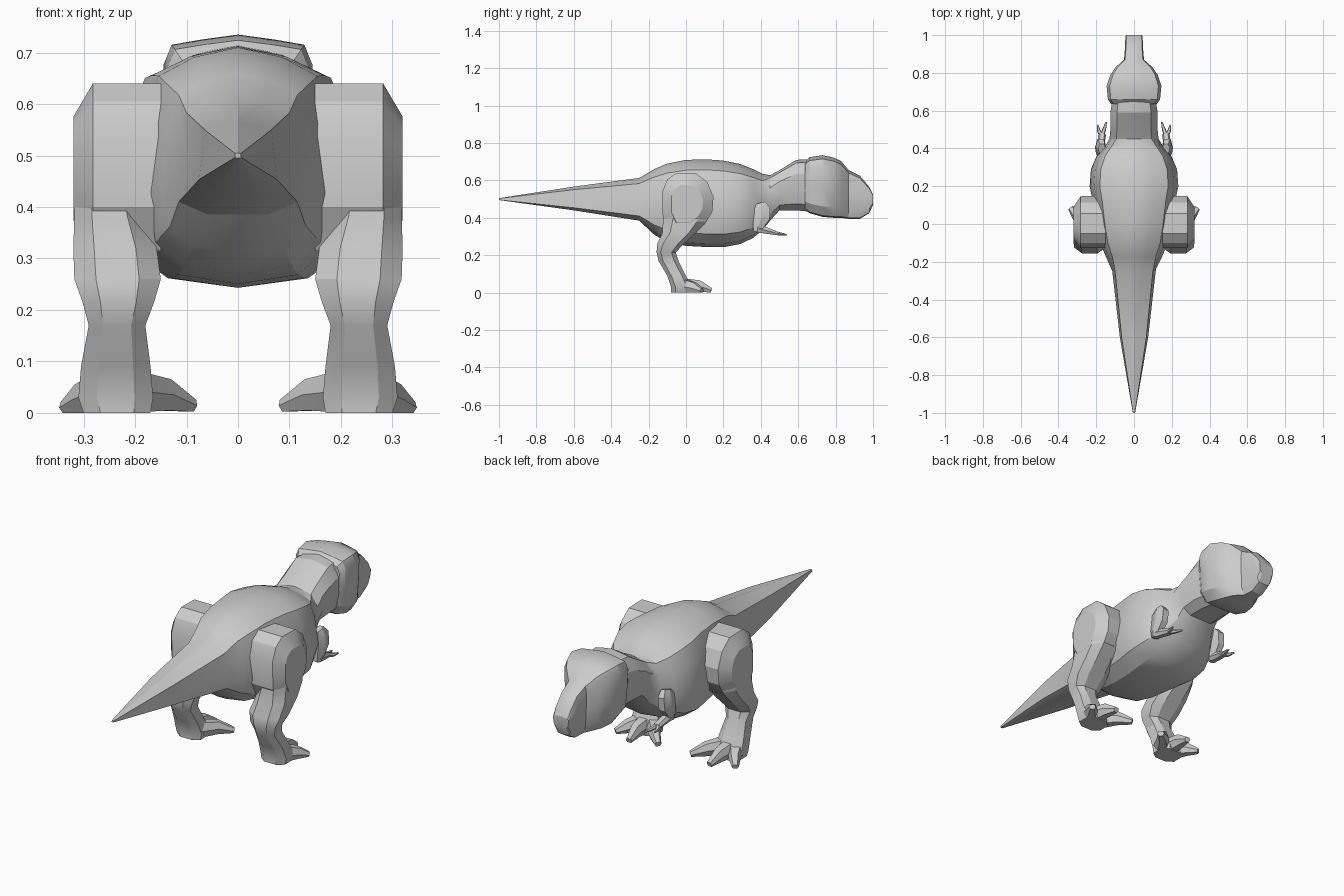
import bpy, bmesh
from mathutils import Vector

default_cube = bpy.data.objects.get("Cube")
if default_cube:
    bpy.data.objects.remove(default_cube, do_unlink=True)


def finish(name, rings, mirrored=False):
    """Bridge consecutive rings of points, cap both ends and add the object."""
    bm = bmesh.new()
    loops = [[bm.verts.new(point) for point in ring] for ring in rings]
    for lower, upper in zip(loops, loops[1:]):
        count = len(lower)
        for i in range(count):
            j = (i + 1) % count
            bm.faces.new((lower[i], lower[j], upper[j], upper[i]))
    bm.faces.new(loops[0])
    bm.faces.new(loops[-1])
    bmesh.ops.recalc_face_normals(bm, faces=bm.faces)
    mesh = bpy.data.meshes.new(name)
    bm.to_mesh(mesh)
    bm.free()
    obj = bpy.data.objects.new(name, mesh)
    bpy.context.collection.objects.link(obj)
    if mirrored:
        obj.modifiers.new("Mirror", "MIRROR").use_mirror_merge = False
    bpy.ops.object.select_all(action="DESELECT")
    obj.select_set(True)
    bpy.context.view_layer.objects.active = obj
    bpy.ops.object.shade_smooth_by_angle(angle=0.45)


def symmetric(half):
    """Complete a half profile running from top centre to bottom centre."""
    return half + [(-x, z) for x, z in reversed(half[1:-1])]


def along_y(name, sections):
    """Loft upright sections from tail to nose."""
    rings = []
    for y, bottom, top, width, profile in sections:
        rings.append([(x * width, y, bottom + z * (top - bottom))
                      for x, z in profile])
    finish(name, rings)


def along_z(name, sections, profile):
    """Loft level sections from the ground up."""
    rings = []
    for z, back, front, inner, outer in sections:
        rings.append([(inner + u * (outer - inner), back + v * (front - back), z)
                      for u, v in profile])
    finish(name, rings, mirrored=True)


def along_x(name, outline, centre, layers):
    """Stack a side outline outwards, scaled about its centre."""
    cy, cz = centre
    rings = []
    for x, scale in layers:
        rings.append([(x, cy + (y - cy) * scale, cz + (z - cz) * scale)
                      for y, z in outline])
    finish(name, rings, mirrored=True)


def tapered_limb(name, path, sides):
    """Tapering prism along a path of (point, half width, half thickness)."""
    points = [Vector(point) for point, _, _ in path]
    rings = []
    for i, (_, width, thickness) in enumerate(path):
        before = points[max(i - 1, 0)]
        after = points[min(i + 1, len(points) - 1)]
        tangent = (after - before).normalized()
        # Mostly vertical limbs take their width from the x axis
        reference = Vector((0, 0, 1)) if abs(tangent.z) < 0.7 else Vector((0, 1, 0))
        across = tangent.cross(reference).normalized()
        normal = across.cross(tangent)
        ring = []
        for u, v in sides:
            point = points[i] + across * u * width + normal * v * thickness
            point.z = max(point.z, 0)
            ring.append(point)
        rings.append(ring)
    finish(name, rings, mirrored=True)


# Cross-sections: rounded torso, angular tail, boxed neck and skull
torso = symmetric([(0, 1), (.42, .96), (.77, .88), (.9, .7),
                   (1, .36), (.88, .15), (.58, .04), (0, 0)])
tail = symmetric([(0, 1), (.42, .94), (.87, .87), (.91, .6),
                  (.96, .35), (1, .11), (.5, 0), (0, 0)])
neck = symmetric([(0, 1), (.4, .97), (.72, .94), (1, .72),
                  (1, .4), (.85, .13), (.5, 0), (0, 0)])
skull = symmetric([(0, 1), (.5, .97), (.89, .94), (1, .82),
                   (.97, .5), (.9, .17), (.65, .02), (0, 0)])
chamfered = [(.25, 0), (.75, 0), (1, .22), (1, .78),
             (.75, 1), (.25, 1), (0, .78), (0, .22)]
hexagon = [(1, 0), (.6, .85), (-.6, .85), (-1, 0), (-.6, -.85), (.6, -.85)]

# Continuous tail, torso and neck
along_y("body", [
    (-1, .495, .505, .006, tail),
    (-.6, .44, .567, .075, tail),
    (-.25, .385, .613, .115, tail),
    (-.17, .31, .66, .15, torso),
    (-.1, .27, .69, .18, torso),
    (0, .25, .71, .2, torso),
    (.12, .243, .712, .218, torso),
    (.2, .243, .706, .235, torso),
    (.29, .26, .688, .228, torso),
    (.36, .293, .66, .198, torso),
    (.41, .335, .635, .155, torso),
    (.45, .385, .628, .13, neck),
    (.5, .44, .655, .125, neck),
    (.59, .44, .71, .125, neck),
    (.69, .43, .715, .11, neck),
])

# Broad skull pinching into a narrow muzzle
along_y("head", [
    (.635, .445, .7, .122, skull),
    (.66, .425, .724, .138, skull),
    (.73, .405, .735, .145, skull),
    (.79, .4, .722, .125, skull),
    (.83, .4, .703, .098, skull),
    (.87, .395, .655, .053, skull),
    (.93, .395, .625, .048, skull),
    (.98, .425, .565, .046, skull),
    (1, .47, .525, .043, skull),
])

# Rounded drum of the thigh, bevelled on its outer side
along_x("thigh", [
    (-.05, .64), (.055, .637), (.115, .59), (.147, .51), (.14, .43),
    (.1, .365), (.03, .315), (-.08, .315), (-.124, .4), (-.127, .54), (-.1, .605),
], (0, .47), [(.15, 1), (.282, 1), (.32, .62)])

# Heel, shin and calf rising into the thigh
along_z("lower_leg", [
    (0, -.08, .03, .17, .3),
    (.03, -.08, .03, .165, .31),
    (.09, -.1, 0, .17, .305),
    (.17, -.147, -.04, .18, .29),
    (.215, -.157, -.055, .163, .302),
    (.26, -.155, -.012, .15, .318),
    (.32, -.125, .055, .158, .32),
    (.38, -.124, .11, .18, .318),
    (.46, -.1, .11, .2, .316),
], chamfered)

# Three splayed toes on each foot
for label, root, middle, tip in [
    ("inner", (.2, -.03, .04), (.145, .045, .035), (.09, .095, .014)),
    ("middle", (.235, -.02, .04), (.232, .07, .035), (.225, .135, .012)),
    ("outer", (.265, -.02, .035), (.3, .04, .025), (.335, .085, .01)),
]:
    tapered_limb(label + "_toe",
                 [(root, .04, .045), (middle, .028, .036), (tip, .016, .014)],
                 hexagon)

# Small folded arms with full shoulders
tapered_limb("upper_arm", [
    ((.17, .4, .478), .02, .028),
    ((.175, .408, .45), .028, .05),
    ((.178, .406, .4), .028, .05),
    ((.18, .385, .355), .024, .035),
    ((.18, .38, .325), .018, .022),
], hexagon)
tapered_limb("forearm", [
    ((.18, .375, .345), .02, .024),
    ((.175, .43, .332), .02, .02),
    ((.168, .475, .32), .02, .013),
], hexagon)

# Two hooked claws on each hand
for label, knuckle, tip in [
    ("inner", (.158, .5, .314), (.147, .54, .308)),
    ("outer", (.185, .49, .316), (.193, .525, .314)),
]:
    tapered_limb(label + "_claw",
                 [((.17, .465, .322), .012, .012), (knuckle, .01, .01),
                  (tip, .004, .004)], hexagon)
